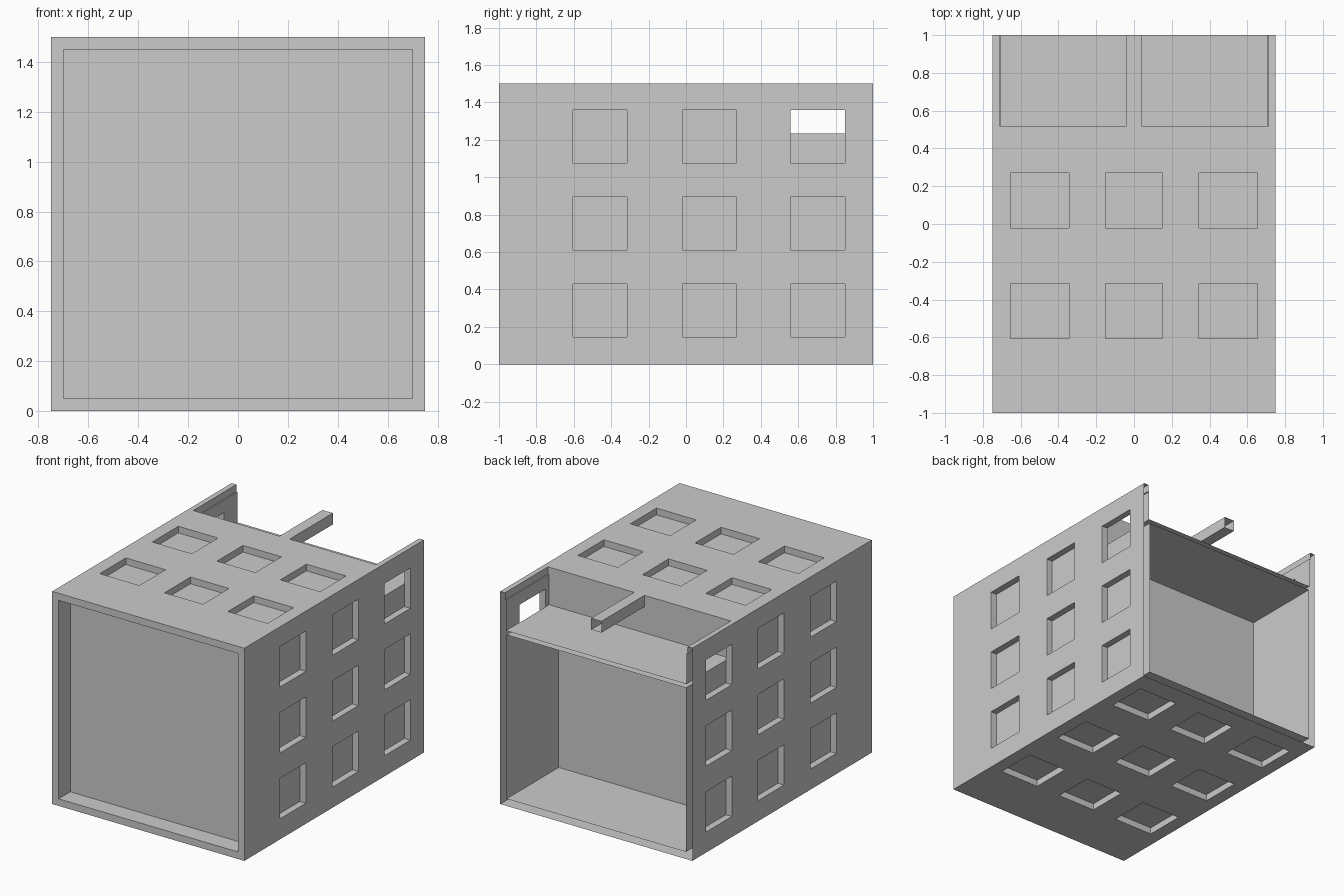
import bpy, bmesh
from mathutils import Vector

if "Cube" in bpy.data.objects:
    bpy.data.objects.remove(bpy.data.objects["Cube"])


def boxes(name, spans):
    """One mesh object made of axis-aligned boxes (x0, x1, y0, y1, z0, z1)."""
    bm = bmesh.new()
    for x0, x1, y0, y1, z0, z1 in spans:
        vs = bmesh.ops.create_cube(bm, size=1)["verts"]
        c = Vector((x0 + x1, y0 + y1, z0 + z1)) / 2
        for v in vs:
            v.co = Vector((v.co.x * (x1 - x0), v.co.y * (y1 - y0), v.co.z * (z1 - z0))) + c
    me = bpy.data.meshes.new(name)
    bm.to_mesh(me)
    bm.free()
    ob = bpy.data.objects.new(name, me)
    bpy.context.collection.objects.link(ob)
    return ob


D = 0.047  # panel recess depth
ys = [(-0.605, -0.315), (-0.02, 0.27), (0.56, 0.85)]
zs = [(0.145, 0.43), (0.61, 0.895), (1.075, 1.36)]
xs = [(-0.655, -0.345), (-0.15, 0.15), (0.345, 0.655)]

body = boxes("container_body", [(-0.75, 0.75, -1, 1, 0, 1.5)])

# square panel recesses on sides, underside and roof, plus the front recess
panels = [(-0.7, 0.7, -1.1, -0.87, 0.05, 1.45)]
for i, (y0, y1) in enumerate(ys):
    for z0, z1 in zs:
        panels += [(0.75 - D, 0.85, y0, y1, z0, z1), (-0.85, D - 0.75, y0, y1, z0, z1)]
    for x0, x1 in xs:
        panels.append((x0, x1, y0, y1, -0.1, D))
        if i < 2:
            panels.append((x0, x1, y0, y1, 1.5 - D, 1.6))

cutters = [
    boxes("panel_cutter", panels),
    # compartment open at the back
    boxes("compartment_cutter", [(-0.7, 0.7, 0.42, 1.1, 0.05, 1.207)]),
    # roof pocket: lower space, then two openings either side of the centre beam
    boxes("pocket_cutter", [(-0.705, 0.705, 0.52, 1.1, 1.235, 1.42)]),
    boxes("opening_cutter", [(0.04, 0.705, 0.52, 1.1, 1.3, 1.6),
                             (-0.705, -0.04, 0.52, 1.1, 1.3, 1.6)]),
    # shallow step along the top of the side walls
    boxes("rail_cutter", [(0.6, 0.713, 0.52, 1.1, 1.45, 1.65),
                          (-0.713, -0.6, 0.52, 1.1, 1.45, 1.65)]),
]
for c in cutters:
    c.hide_render = True
    m = body.modifiers.new(c.name, "BOOLEAN")
    m.operation = "DIFFERENCE"
    m.solver = "EXACT"
    m.object = c

bpy.context.view_layer.update()
dg = bpy.context.evaluated_depsgraph_get()
me = bpy.data.meshes.new_from_object(body.evaluated_get(dg))
body.modifiers.clear()
body.data = me
for c in cutters:
    bpy.data.objects.remove(c)

# hollow walls: leave the back ends open
bm = bmesh.new()
bm.from_mesh(me)
ends = [f for f in bm.faces if all(v.co.y > 0.999 for v in f.verts)]
bmesh.ops.delete(bm, geom=ends, context="FACES")
bm.to_mesh(me)
bm.free()
